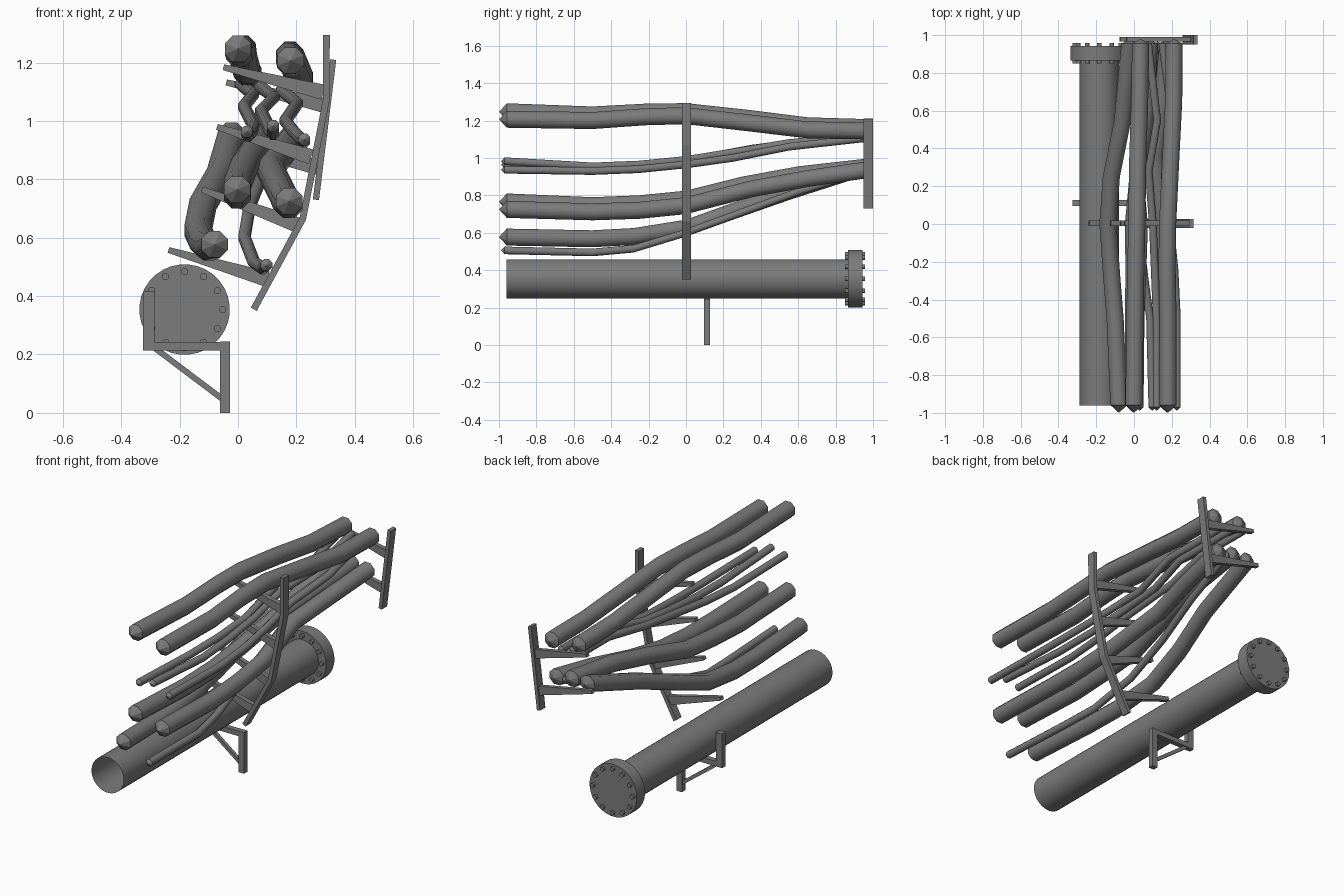
import bpy, bmesh, math
from mathutils import Vector

cube = bpy.data.objects.get("Cube")
if cube:
    bpy.data.objects.remove(cube, do_unlink=True)

grey = bpy.data.materials.new("steel_grey")
grey.use_nodes = True
colour = (0.2, 0.2, 0.2, 1)
grey.diffuse_color = colour
grey.node_tree.nodes["Principled BSDF"].inputs["Base Color"].default_value = colour


def finish(name, bm):
    bmesh.ops.recalc_face_normals(bm, faces=bm.faces)
    mesh = bpy.data.meshes.new(name)
    bm.to_mesh(mesh)
    bm.free()
    mesh.materials.append(grey)
    obj = bpy.data.objects.new(name, mesh)
    bpy.context.collection.objects.link(obj)
    return obj


def ring(bm, x, y, z, r, n):
    turn = math.pi / n
    return [bm.verts.new((x + r * math.cos(turn * (2 * i + 1)), y,
                          z + r * math.sin(turn * (2 * i + 1)))) for i in range(n)]


def bridge(bm, a, b):
    n = len(a)
    for i in range(n):
        j = (i + 1) % n
        bm.faces.new((a[i], a[j], b[j], b[i])).smooth = True


def cylinder(name, x, z, r, y0, y1, n, caps=(True, True)):
    bm = bmesh.new()
    ends = [ring(bm, x, y, z, r, n) for y in (y0, y1)]
    bridge(bm, *ends)
    for verts, cap in zip(ends, caps):
        if cap:
            bm.faces.new(verts)
    for e in bm.edges:
        e.smooth = len(e.link_faces) < 2 or all(f.smooth for f in e.link_faces)
    return finish(name, bm)


def cable(name, r, path, n=8):
    """Loft along y, with a faceted point at both ends; path holds y, x, z."""
    bm = bmesh.new()
    rings = [ring(bm, x, y, z, r, n) for y, x, z in path]
    for a, b in zip(rings, rings[1:]):
        bridge(bm, a, b)
    for verts, (y, x, z), step in ((rings[0], path[0], -0.85), (rings[-1], path[-1], 0.5)):
        tip = bm.verts.new((x, y + step * r, z))
        for i in range(n):
            bm.faces.new((verts[i], verts[(i + 1) % n], tip))
    for e in bm.edges:
        e.smooth = all(f.smooth for f in e.link_faces)
    return finish(name, bm)


def strip(name, points, widths, y0, y1):
    """Bar following x, z points, with a width at each, extruded in y."""
    pts = [Vector(p) for p in points]
    left, right = [], []
    for i, p in enumerate(pts):
        d = (pts[min(i + 1, len(pts) - 1)] - pts[max(i - 1, 0)]).normalized()
        side = Vector((-d.y, d.x)) * widths[i] / 2
        left.append(p + side)
        right.append(p - side)
    bm = bmesh.new()
    rows = [[bm.verts.new((q.x, y, q.y)) for q in side]
            for y in (y0, y1) for side in (left, right)]
    l0, r0, l1, r1 = rows
    for i in range(len(pts) - 1):
        k = i + 1
        bm.faces.new((l0[i], l0[k], r0[k], r0[i]))
        bm.faces.new((l1[i], l1[k], r1[k], r1[i]))
        bm.faces.new((l0[i], l0[k], l1[k], l1[i]))
        bm.faces.new((r0[i], r0[k], r1[k], r1[i]))
    for i in (0, -1):
        bm.faces.new((l0[i], r0[i], r1[i], l1[i]))
    return finish(name, bm)


# Open pipe with a bolted end flange
PX, PZ = -0.183, 0.354
cylinder("pipe", PX, PZ, 0.105, -0.96, 0.87, 32, (False, True))
cylinder("flange", PX, PZ, 0.155, 0.866, 0.943, 32)
for i in range(12):
    a = math.tau * i / 12
    cylinder("flange_bolt", PX + 0.13 * math.cos(a), PZ + 0.13 * math.sin(a),
             0.013, 0.85, 0.958, 8)

# Pipe bracket
bracket = (0.096, 0.128)
strip("bracket_leg", [(-0.045, 0), (-0.045, 0.244)], [0.035] * 2, *bracket)
strip("bracket_shelf", [(-0.326, 0.228), (-0.03, 0.228)], [0.03] * 2, *bracket)
strip("bracket_stop", [(-0.306, 0.213), (-0.306, 0.415)], [0.04] * 2, *bracket)
strip("bracket_brace", [(-0.285, 0.222), (-0.05, 0.045)], [0.02] * 2, 0.102, 0.122)

# Cable rack posts
strip("middle_post", [(0.054, 0.355), (0.222, 0.665), (0.302, 1.07), (0.303, 1.295)],
      [0.023] * 4, -0.022, 0.027)
strip("back_post", [(0.267, 0.73), (0.326, 1.21)], [0.021] * 2, 0.95, 1.0)

# Tapered rack arms
for tip, root in (((-0.238, 0.558), (0.1, 0.458)), ((-0.124, 0.765), (0.205, 0.643)),
                  ((-0.072, 0.98), (0.25, 0.877)), ((-0.05, 1.184), (0.292, 1.098))):
    strip("middle_arm", [tip, root], [0.02, 0.053], -0.01, 0.018)
for tip, root in (((-0.04, 1.132), (0.31, 1.05)), ((-0.075, 0.925), (0.278, 0.84))):
    strip("back_arm", [tip, root], [0.02, 0.053], 0.965, 0.99)

# Thick cables
THICK = 0.049
cable("upper_right_cable", THICK, [
    (-0.958, 0, 1.247), (-0.5, 0.005, 1.23), (-0.22, 0.01, 1.245), (0, 0.015, 1.248),
    (0.35, 0.02, 1.21), (0.65, 0.03, 1.172), (0.955, 0.035, 1.163)])
cable("upper_left_cable", THICK, [
    (-0.958, 0.18, 1.207), (-0.5, 0.18, 1.2), (-0.22, 0.175, 1.22), (0, 0.178, 1.226),
    (0.35, 0.195, 1.186), (0.65, 0.21, 1.15), (0.955, 0.212, 1.145)])
cable("centre_right_cable", THICK, [
    (-0.958, -0.003, 0.765), (-0.5, -0.003, 0.745), (-0.25, 0, 0.755), (0, -0.003, 0.78),
    (0.3, 0.025, 0.855), (0.6, 0.065, 0.91), (0.955, 0.08, 0.95)])
cable("centre_left_cable", THICK, [
    (-0.958, 0.175, 0.725), (-0.5, 0.175, 0.712), (-0.25, 0.165, 0.72), (0, 0.155, 0.745),
    (0.35, 0.11, 0.835), (0.65, 0.15, 0.89), (0.955, 0.18, 0.935)])
cable("lower_cable", THICK, [
    (-0.958, -0.08, 0.577), (-0.5, -0.1, 0.568), (-0.28, -0.118, 0.58), (0, -0.138, 0.625),
    (0.25, -0.12, 0.715), (0.55, -0.06, 0.82), (0.955, -0.022, 0.95)])

# Thin cables
THIN = 0.022
cable("thin_right_cable", THIN, [
    (-0.97, 0.03, 0.963), (-0.5, 0.035, 0.95), (-0.25, 0.045, 0.96), (0, 0.053, 0.985),
    (0.35, 0.02, 1.05), (0.65, 0.052, 1.09), (0.955, 0.01, 1.125)])
cable("thin_centre_cable", THIN, [
    (-0.97, 0.12, 0.983), (-0.5, 0.12, 0.955), (-0.25, 0.11, 0.965), (0, 0.1, 0.99),
    (0.28, 0.078, 1.035), (0.55, 0.123, 1.08), (0.955, 0.075, 1.12)])
cable("thin_left_cable", THIN, [
    (-0.97, 0.227, 0.937), (-0.5, 0.227, 0.93), (-0.25, 0.215, 0.94), (0, 0.19, 0.965),
    (0.25, 0.162, 1.0), (0.55, 0.203, 1.06), (0.955, 0.15, 1.105)])
cable("thin_lower_cable", THIN, [
    (-0.97, 0.097, 0.506), (-0.5, 0.085, 0.495), (-0.28, 0.055, 0.515), (0, 0.022, 0.6),
    (0.3, 0.04, 0.71), (0.6, 0.085, 0.82), (0.955, 0.125, 0.93)])
